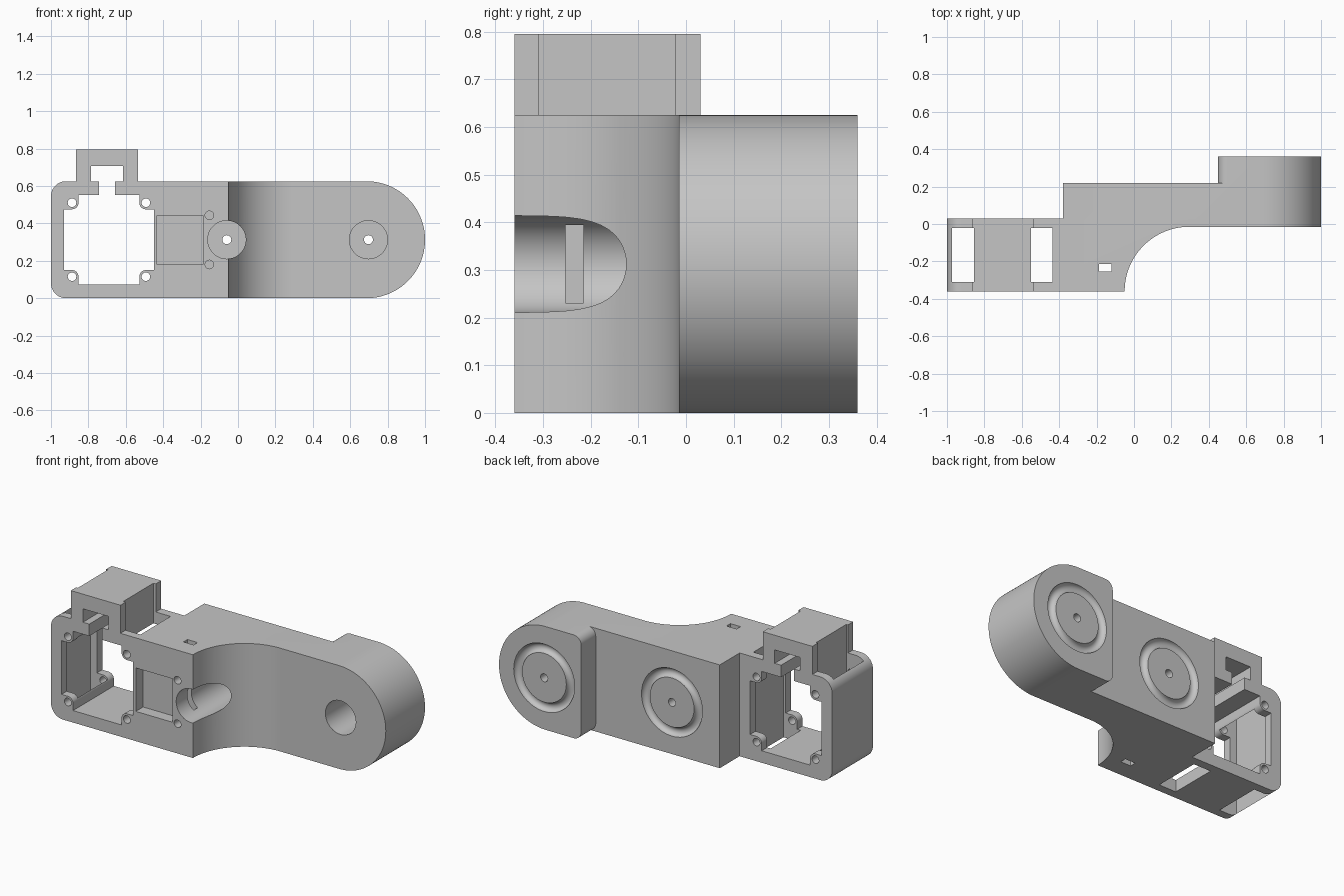
import bpy, bmesh
from math import cos, sin, pi, radians

old = bpy.data.objects.get("Cube")
if old:
    bpy.data.objects.remove(old, do_unlink=True)

H = 0.625            # arm height
MID = H / 2
FRONT, BACK = -0.36, 0.36
ARM_BACK = 0.22
FRAME_X = -0.69      # centre of the open frame


def arc(cx, cy, r, a0, a1, n=12):
    """Points on an arc, angles in degrees."""
    return [(cx + r * cos(radians(a0 + (a1 - a0) * i / n)),
             cy + r * sin(radians(a0 + (a1 - a0) * i / n))) for i in range(n + 1)]


def rect(x0, x1, y0, y1):
    return [(x0, y0), (x1, y0), (x1, y1), (x0, y1)]


def circle(x, z, r, n=48):
    return arc(x, z, r, 0, 360, n)[:-1]


def prism(name, pts, d0, d1, axis="y"):
    """Extrude an outline along y (outline in xz) or z (outline in xy)."""
    bm = bmesh.new()
    place = (lambda a, b: (a, d0, b)) if axis == "y" else (lambda a, b: (a, b, d0))
    face = bm.faces.new([bm.verts.new(place(*p)) for p in pts])
    out = bmesh.ops.extrude_face_region(bm, geom=[face])
    move = (0, d1 - d0, 0) if axis == "y" else (0, 0, d1 - d0)
    verts = [v for v in out["geom"] if isinstance(v, bmesh.types.BMVert)]
    bmesh.ops.translate(bm, verts=verts, vec=move)
    bmesh.ops.recalc_face_normals(bm, faces=bm.faces)
    mesh = bpy.data.meshes.new(name)
    bm.to_mesh(mesh)
    bm.free()
    obj = bpy.data.objects.new(name, mesh)
    bpy.context.collection.objects.link(obj)
    return obj


# Side outline: rounded frame end, raised bracket, round arm end
outline = (arc(-0.92, 0.08, 0.08, 180, 270)
           + arc(1 - MID, MID, MID, -90, 90, 64)
           + [(-0.535, H), (-0.535, 0.795), (-0.867, 0.795), (-0.867, H)]
           + arc(-0.92, H - 0.08, 0.08, 90, 180))
arm = prism("bracket_arm", outline, FRONT, BACK)

cutters = []


def cut(*args):
    cutters.append(prism(*args))


# Stepped back: thin frame, thicker arm, full-depth boss with rounded corners
cut("frame_back_cut", rect(-1.2, -0.38, -0.1, 1), 0.03, 0.5)
relief = ([(-1.1, -0.1), (0.5, -0.1)] + arc(0.5, 0.05, 0.05, 270, 180)
          + arc(0.5, H - 0.05, 0.05, 180, 90) + [(0.5, 0.9), (-1.1, 0.9)])
cut("arm_back_cut", relief, ARM_BACK, 0.5)

# Concave sweep on the front
sweep = arc(0.295, FRONT, 0.345, 180, 90, 40) + [(1.2, -0.015), (1.2, -0.5), (-0.05, -0.5)]
cut("front_sweep_cut", sweep, -0.1, 0.9, "z")

# Frame opening with a rounded screw pad in each corner
half, hole, pad = 0.24, 0.1975, 0.035
inner = hole - pad
corner = [(half, inner)] + arc(hole, hole, pad, 270, 180, 8) + [(inner, half)]
opening = []
for sx, sz in ((1, 1), (-1, 1), (-1, -1), (1, -1)):
    part = [(FRAME_X + sx * a, MID + sz * b) for a, b in corner]
    opening += part if sx * sz > 0 else part[::-1]
    cut("screw_hole", circle(FRAME_X + sx * hole, MID + sz * hole, 0.023, 24), -0.5, 0.2)
cut("frame_opening", opening, -0.5, 0.2)

# Stepped channel under the raised bracket
channel = [(-0.744, 0.5), (-0.658, 0.5), (-0.658, H), (-0.615, H),
           (-0.615, 0.706), (-0.786, 0.706), (-0.786, H), (-0.744, H)]
cut("bracket_channel", channel, -0.5, 0.2)

# Vertical windows through both frame sides, and the narrow tie slot
for x0, x1 in ((-0.973, -0.856), (-0.551, -0.436)):
    cut("side_window", rect(x0, x1, -0.31, -0.022), -0.1, 1, "z")
cut("tie_slot", rect(-0.188, -0.12, -0.253, -0.215), -0.1, 1, "z")

# Shallow front pocket and its two blind holes
cut("front_pocket", rect(-0.432, -0.187, 0.18, 0.443), -0.5, -0.29)
for z in (0.18, 0.443):
    cut("blind_hole", circle(-0.153, z, 0.023, 24), -0.5, -0.26)

# Pivots: front bore, through hole, round-bottomed ring groove at the back
for x, back in ((-0.06, ARM_BACK), (1 - MID + 0.01, BACK)):
    cut("pivot_bore", circle(x, MID, 0.102), -0.5, back - 0.12)
    cut("pivot_hole", circle(x, MID, 0.024, 24), -0.5, 0.5)
    bpy.ops.mesh.primitive_torus_add(location=(x, back, MID), rotation=(pi / 2, 0, 0),
                                     major_radius=0.176, minor_radius=0.028,
                                     major_segments=64, minor_segments=18)
    cutters.append(bpy.context.object)

# Apply the cuts and remove the cutters
bpy.ops.object.select_all(action="DESELECT")
bpy.context.view_layer.objects.active = arm
arm.select_set(True)
for c in cutters:
    mod = arm.modifiers.new(c.name, "BOOLEAN")
    mod.operation = "DIFFERENCE"
    mod.solver = "EXACT"
    mod.object = c
    bpy.ops.object.modifier_apply(modifier=mod.name)
for c in cutters:
    bpy.data.objects.remove(c, do_unlink=True)

# Single grey finish
grey = bpy.data.materials.new("plain_grey")
grey.use_nodes = True
colour = (0.56, 0.56, 0.56, 1)
grey.diffuse_color = colour
grey.node_tree.nodes["Principled BSDF"].inputs["Base Color"].default_value = colour
arm.data.materials.clear()
arm.data.materials.append(grey)
bpy.ops.object.shade_smooth_by_angle(angle=radians(30))
